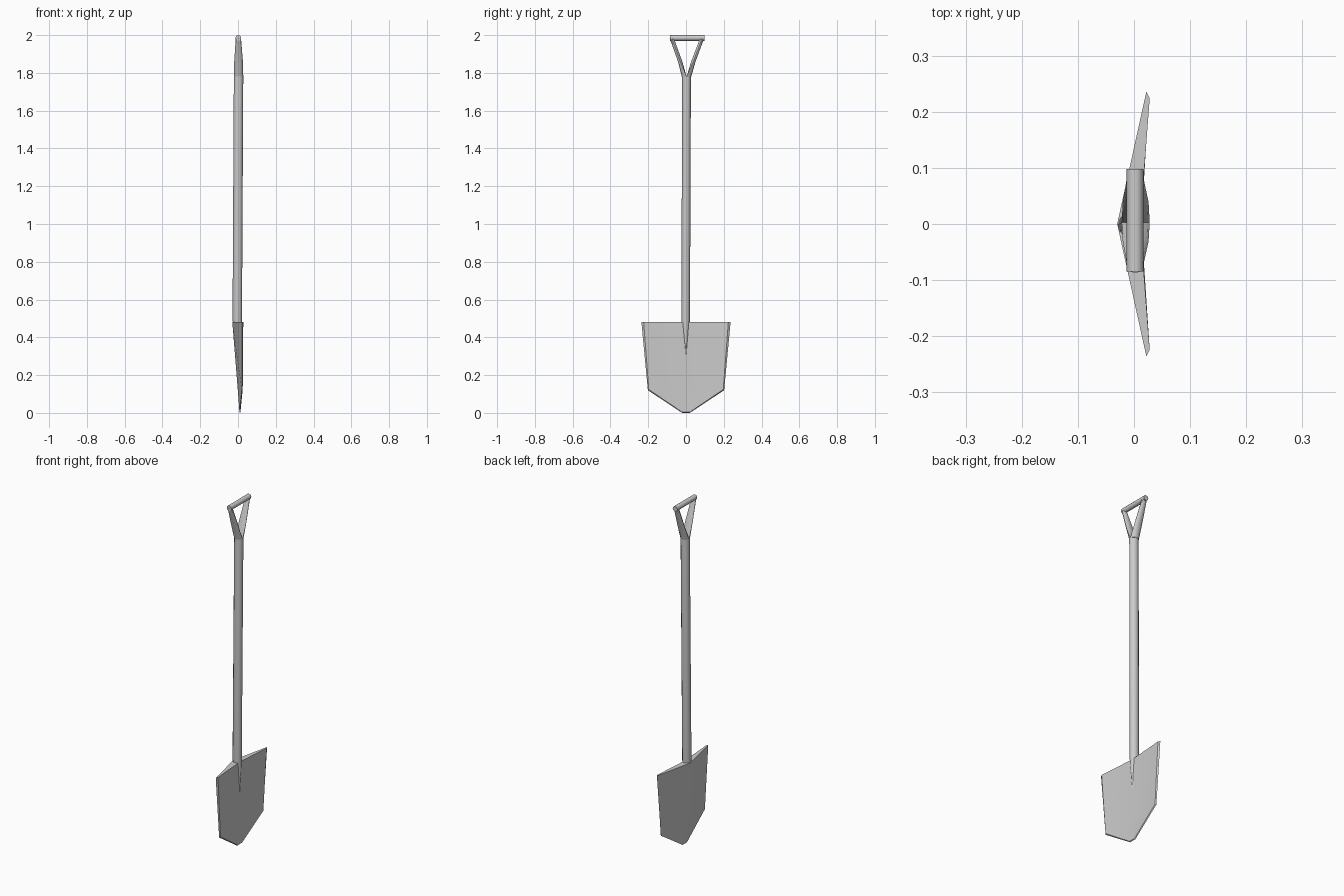
import bpy, bmesh, math

cube = bpy.data.objects.get("Cube")
if cube:
    bpy.data.objects.remove(cube, do_unlink=True)

grey = bpy.data.materials.new("plain_grey")
grey.use_nodes = True
colour = (0.6, 0.6, 0.6, 1)
grey.diffuse_color = colour
grey.node_tree.nodes["Principled BSDF"].inputs["Base Color"].default_value = colour

SIDES = 12
ANGLES = [2 * math.pi * i / SIDES for i in range(SIDES)]


def ellipse(cx, cy, z, rx, ry):
    return [(cx + rx * math.cos(a), cy + ry * math.sin(a), z) for a in ANGLES]


def half_round(cx, cy, z, r, side):
    return [(cx + r * math.cos(a), cy + side * r * max(0, math.sin(a)), z) for a in ANGLES]


def loft(name, rings):
    """Skin a closed solid through matching rings of points."""
    bm = bmesh.new()
    rows = [[bm.verts.new(p) for p in ring] for ring in rings]
    n = len(rows[0])
    for low, high in zip(rows, rows[1:]):
        for i in range(n):
            j = (i + 1) % n
            bm.faces.new((low[i], low[j], high[j], high[i]))
    bm.faces.new(rows[0])
    bm.faces.new(rows[-1])
    bmesh.ops.remove_doubles(bm, verts=bm.verts, dist=1e-5)
    bmesh.ops.recalc_face_normals(bm, faces=bm.faces)
    mesh = bpy.data.meshes.new(name)
    bm.to_mesh(mesh)
    bm.free()
    obj = bpy.data.objects.new(name, mesh)
    mesh.materials.append(grey)
    bpy.context.collection.objects.link(obj)
    bpy.ops.object.select_all(action="DESELECT")
    obj.select_set(True)
    bpy.context.view_layer.objects.active = obj
    bpy.ops.object.shade_smooth_by_angle(angle=math.radians(35))
    return obj


def blade_row(z_back, z_front, back_x, edge_x, front_edge_x, front_x, width, front_width):
    return [(back_x, 0, z_back), (edge_x, width, z_back), (front_edge_x, front_width, z_front),
            (front_x, 0, z_front), (front_edge_x, -front_width, z_front), (edge_x, -width, z_back)]


# Wedge-shaped blade, thick at the top centre and thin at its edges
loft("blade", [
    blade_row(0, 0.004, 0.008, 0.008, 0.013, 0.013, 0.02, 0.02),
    blade_row(0.12, 0.124, -0.001, 0.02, 0.025, 0.013, 0.202, 0.197),
    blade_row(0.48, 0.48, -0.03, 0.022, 0.028, 0.011, 0.236, 0.224),
])

# Shaft, slightly tilted, with a pointed socket running into the blade
loft("shaft", [
    ellipse(0.01, 0, 0.3, 0.002, 0.001),
    ellipse(0.002, -0.001, 0.43, 0.018, 0.015),
    ellipse(-0.004, -0.002, 0.49, 0.025, 0.023),
    ellipse(0.003, 0.003, 1.78, 0.025, 0.023),
])

# Forked arms, each growing from one half of the shaft
for side, label in ((1, "back"), (-1, "front")):
    top = ellipse(0.002, 0.005 + side * 0.081, 1.985, 0.014, 0.011 * side)
    middle = ellipse(0.003, 0.004 + side * 0.035, 1.86, 0.023, 0.0115 * side)
    loft(label + "_fork_arm", [half_round(0.003, 0.003, 1.78, 0.025, side), middle, top])

# Cross grip
loft("grip", [[(0.002 + 0.015 * math.cos(a), y, 1.985 + 0.015 * math.sin(a)) for a in ANGLES]
              for y in (-0.085, 0.098)])
